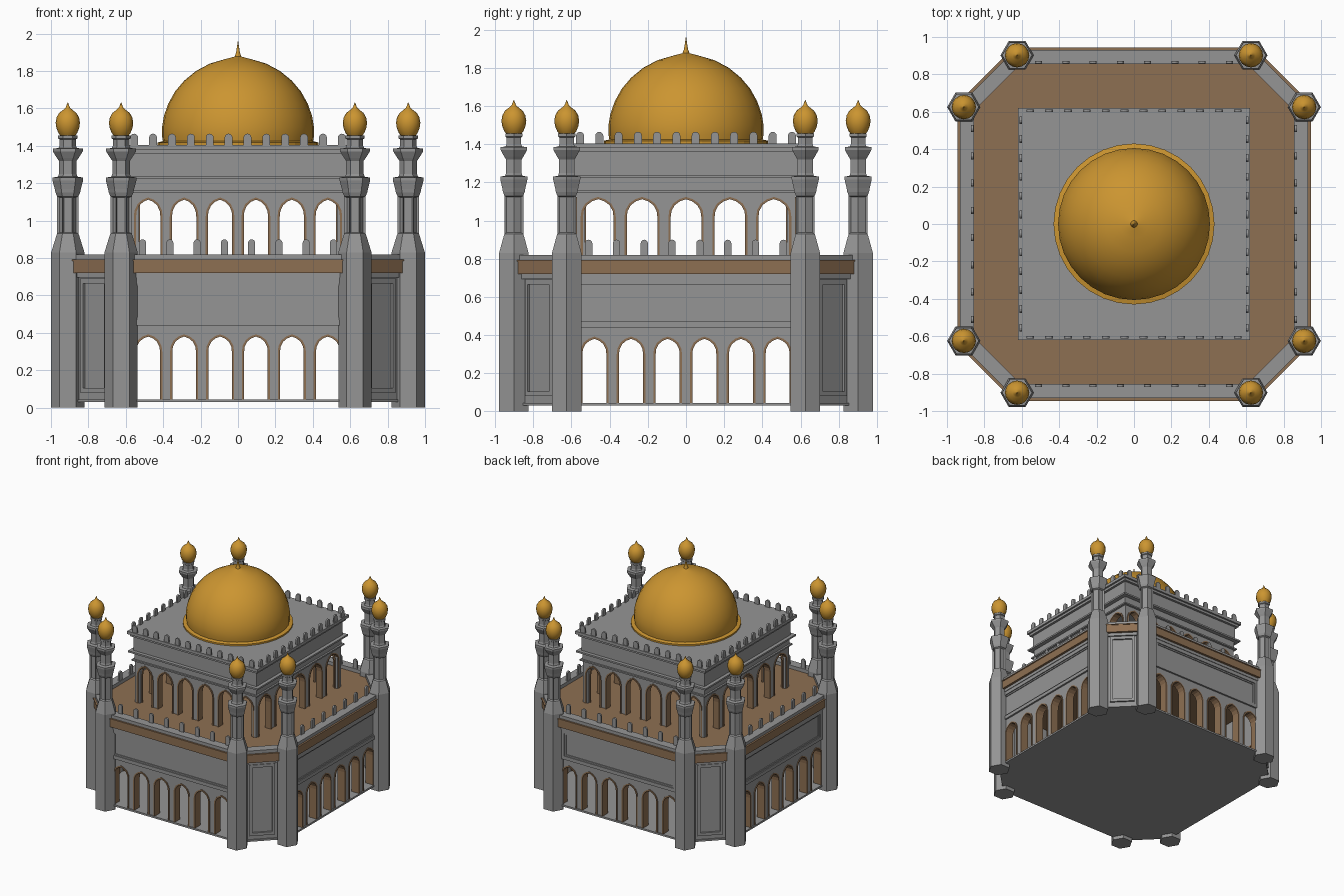
import bpy, bmesh
from math import sin, cos, pi, sqrt

if "Cube" in bpy.data.objects:
    bpy.data.objects.remove(bpy.data.objects["Cube"])


def material(name, rgb):
    m = bpy.data.materials.new(name)
    m.diffuse_color = (*rgb, 1)
    m.use_nodes = True
    m.node_tree.nodes["Principled BSDF"].inputs["Base Color"].default_value = m.diffuse_color
    return m


GOLD = material("gold", (0.6, 0.3, 0.03))
BROWN = material("brown_stone", (0.27, 0.16, 0.085))
GREY = material("dark_grey_stone", (0.3, 0.3, 0.3))


def activate(ob):
    bpy.ops.object.select_all(action='DESELECT')
    ob.select_set(True)
    bpy.context.view_layer.objects.active = ob


def plate(name, loops, depth, mat=GREY):
    """Closed 2D loops (inner ones become holes) extruded evenly about local z."""
    cu = bpy.data.curves.new(name, 'CURVE')
    cu.dimensions, cu.fill_mode, cu.extrude = '2D', 'BOTH', depth / 2
    for pts in loops:
        s = cu.splines.new('POLY')
        s.points.add(len(pts) - 1)
        for p, (x, y) in zip(s.points, pts):
            p.co = (x, y, 0, 1)
        s.use_cyclic_u = True
    ob = bpy.data.objects.new(name, cu)
    bpy.context.collection.objects.link(ob)
    activate(ob)
    bpy.ops.object.convert(target='MESH')
    bpy.ops.object.shade_flat()
    ob = bpy.context.object
    ob.data.materials.clear()
    ob.data.materials.append(mat)
    return ob


def slab(name, loops, z0, z1, mat=GREY):
    ob = plate(name, loops, z1 - z0, mat)
    ob.location.z = (z0 + z1) / 2


def upright(name, loops, outer, depth, k, mat=GREY):
    """Standing plate on side k (0 front, 1 right, halves are chamfers)."""
    ob = plate(name, loops, depth, mat)
    a, d = k * pi / 2, outer - depth / 2
    ob.rotation_euler = (pi / 2, 0, a)
    ob.location = (d * sin(a), -d * cos(a), 0)


def rect(x0, x1, z0, z1):
    return [(x0, z0), (x1, z0), (x1, z1), (x0, z1)]


def square(h):
    return rect(-h, h, -h, h)


def octagon(o):
    a, b = 0.9 + o, 0.625 + o * (sqrt(2) - 1)
    return [(b, -a), (a, -b), (a, b), (b, a), (-b, a), (-a, b), (-a, -b), (-b, -a)]


def arch(x, h, z0, spring, top):
    r = top - spring
    half = [(h, z0), (h, spring), (.95 * h, spring + .33 * r), (.74 * h, spring + .66 * r),
            (.4 * h, spring + .88 * r)]
    return ([(x + u, z) for u, z in half] + [(x, top)]
            + [(x - u, z) for u, z in reversed(half)])


def arcade(name, half, z0, z1, xs, h, spring, top, outer, depth, k):
    t = 0.012
    holes = [arch(x, h + t, z0 + .01, spring, top + t) for x in xs]
    trims = [o + arch(x, h, z0 + .01, spring, top)[::-1] for x, o in zip(xs, holes)]
    upright(name + "_wall", [rect(-half, half, z0, z1)] + holes, outer, depth, k)
    upright(name + "_arch_trim", trims, outer + .006, depth + .012, k, BROWN)


def merlons(name, n, reach, w, z0, z1, outer, k):
    loops = []
    for i in range(n):
        x = -reach + 2 * reach * i / (n - 1)
        top = [(x + w / 2 * cos(a * pi / 6), z1 - w / 2 + w / 2 * sin(a * pi / 6)) for a in range(7)]
        loops.append([(x - w / 2, z0)] + top[::-1] + [(x + w / 2, z0)])
    upright(name, loops, outer, 0.014, k)


def lathe(name, prof, n, loc=(0, 0), mat=GREY, smooth=False, panel=None):
    """Revolve (radius, z) points; panel is the ring index whose faces get recessed."""
    bm = bmesh.new()
    rings = [[bm.verts.new((r * cos(2 * pi * i / n), r * sin(2 * pi * i / n), z)) for i in range(n)]
             for r, z in prof]
    rows = [[bm.faces.new((a[i], a[(i + 1) % n], b[(i + 1) % n], b[i])) for i in range(n)]
            for a, b in zip(rings, rings[1:])]
    bm.faces.new(rings[0][::-1])
    bm.faces.new(rings[-1])
    bm.normal_update()
    if panel is not None:
        bmesh.ops.inset_individual(bm, faces=rows[panel], thickness=.01, depth=-.012)
    me = bpy.data.meshes.new(name)
    bm.to_mesh(me)
    bm.free()
    me.materials.append(mat)
    ob = bpy.data.objects.new(name, me)
    ob.location = (*loc, 0)
    bpy.context.collection.objects.link(ob)
    if smooth:
        activate(ob)
        bpy.ops.object.shade_smooth_by_angle(angle=.7)


# Lower storey: floor, mouldings, terrace and parapet
slab("floor", [octagon(.01)], .03, .045)
slab("lower_ledge", [octagon(.02), octagon(-.05)], .695, .72)
slab("terrace", [octagon(.04)], .72, .79, BROWN)
slab("terrace_lip", [octagon(.045), octagon(.02)], .785, .793, BROWN)
slab("parapet", [octagon(.03), octagon(-.045)], .79, .82)

SIX = [-.48, -.288, -.096, .096, .288, .48]
FIVE = [-.46, -.23, 0, .23, .46]
for k in range(4):
    arcade("lower_arcade", .625, .03, .72, SIX, .063, .3, .38, .9, .06, k)
    # Framed panel above the arches; front and right frames run into the towers
    w = .6 if k < 2 else .545
    upright("panel_frame", [rect(-w, w, .44, .695), rect(-w + .025, w - .025, .47, .665)], .915, .02, k)
    upright("panel_inner_frame", [rect(-w + .025, w - .025, .47, .665),
                                  rect(-w + .04, w - .04, .482, .653)], .907, .012, k)
    merlons("terrace_merlons", 8, .51, .038, .815, .9, .872, k)
    # Chamfered corner wall
    c = 1.525 / sqrt(2)
    upright("corner_wall", [rect(-.195, .195, .03, .72)], c, .06, k + .5)
    upright("corner_frame", [rect(-.1, .1, .08, .69), rect(-.08, .08, .105, .665)], c + .015, .02, k + .5)
    # Upper storey, six arches front and back, five on the sides
    xs, h = (FIVE, .08) if k % 2 else (SIX, .065)
    arcade("upper_arcade", .575, .77, 1.15, xs, h, 1.02, 1.112, .575, .045, k)
    merlons("roof_merlons", 12, .555, .042, 1.4, 1.465, .612, k)

# Upper storey entablature
slab("upper_ledge", [square(.595)], 1.148, 1.16)
slab("frieze", [square(.58)], 1.16, 1.222)
slab("middle_ledge", [square(.615)], 1.222, 1.236)
slab("attic", [square(.585)], 1.236, 1.36)
slab("cornice_lower", [square(.605)], 1.36, 1.38)
slab("roof", [square(.62)], 1.38, 1.405)

# Great dome with its base ring and spike
lathe("dome_ring", [(.43, 1.4), (.43, 1.418), (.4, 1.425)], 32, mat=GOLD)
lathe("dome", [(.397, 1.4), (.406, 1.45), (.406, 1.5), (.396, 1.56), (.373, 1.625), (.337, 1.69),
               (.288, 1.748), (.225, 1.8), (.15, 1.84), (.075, 1.862), (.018, 1.877),
               (.01, 1.9), (.001, 1.96)], 32, mat=GOLD, smooth=True)

# Eight hexagonal corner towers with onion finials
TOWER = [(.089, 0), (.089, .83), (.061, .92), (.057, .93), (.057, 1.13), (.066, 1.15), (.07, 1.17),
         (.082, 1.215), (.082, 1.23), (.052, 1.235), (.047, 1.25), (.047, 1.32), (.058, 1.335),
         (.08, 1.37), (.08, 1.385), (.05, 1.388), (.044, 1.4), (.044, 1.435), (.052, 1.44), (.052, 1.455)]
ONION = [(.036, 1.45), (.05, 1.468), (.061, 1.495), (.065, 1.523), (.06, 1.552), (.046, 1.576),
         (.025, 1.592), (.011, 1.605), (.001, 1.632)]
for x, y in ((.625, .902), (.91, .625)):
    for sx in (-1, 1):
        for sy in (-1, 1):
            lathe("tower", TOWER, 6, (x * sx, y * sy), panel=3)
            lathe("tower_finial", ONION, 16, (x * sx, y * sy), GOLD, True)
